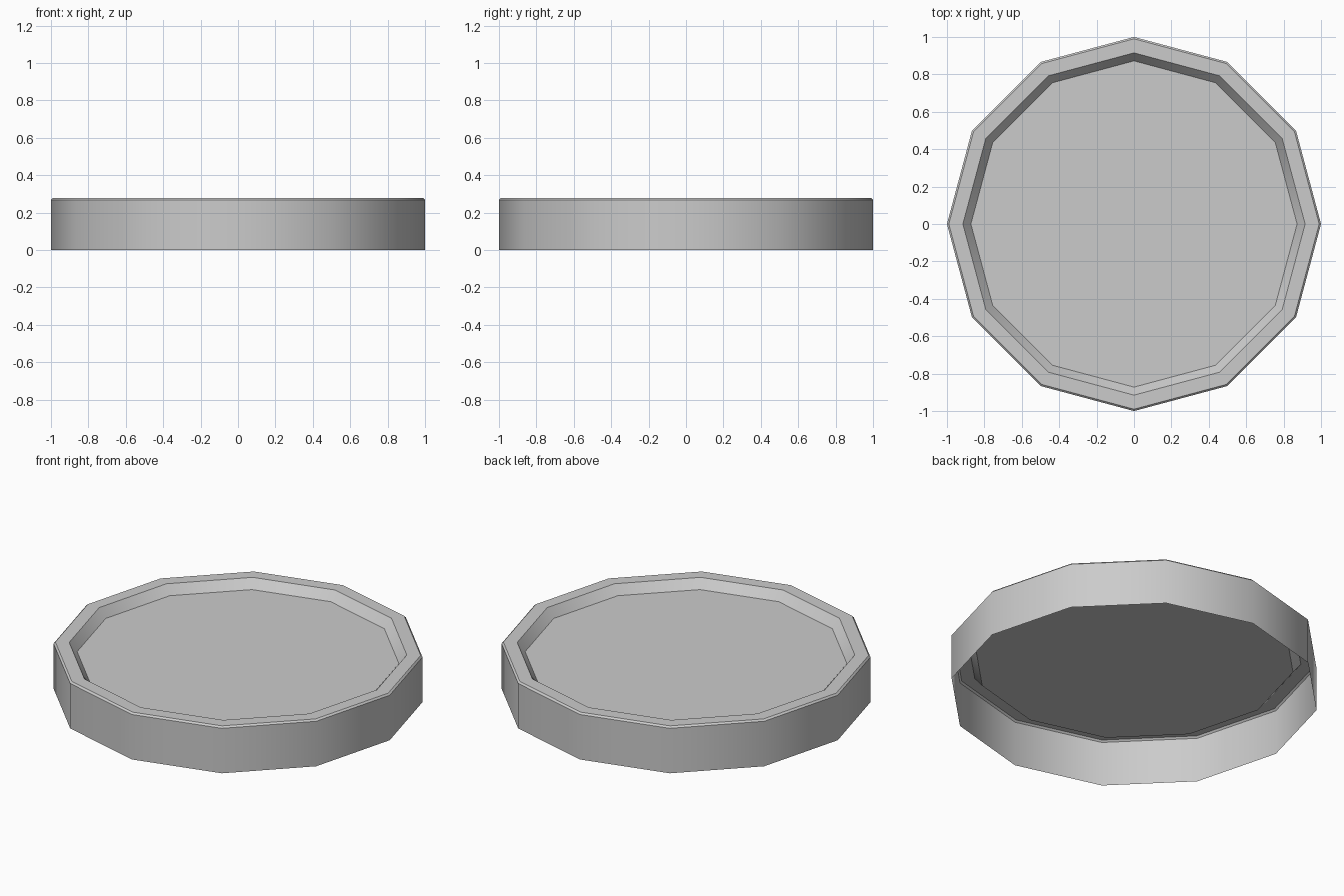
import bpy, bmesh, math

if "Cube" in bpy.data.objects:
    bpy.data.objects.remove(bpy.data.objects["Cube"])

SIDES = 12
# (radius, height) from the open bottom edge, over the rim, into the recess
PROFILE = [(1.0, 0.0), (1.0, 0.268), (0.99, 0.278), (0.915, 0.278), (0.872, 0.225)]

bm = bmesh.new()
rings = []
for r, z in PROFILE:
    rings.append([bm.verts.new((r * math.cos(2 * math.pi * i / SIDES),
                                r * math.sin(2 * math.pi * i / SIDES), z))
                  for i in range(SIDES)])

# outer wall, rim and recess slope
for low, high in zip(rings, rings[1:]):
    for i in range(SIDES):
        j = (i + 1) % SIDES
        bm.faces.new((low[i], low[j], high[j], high[i]))

# recessed top panel; underside stays open
bm.faces.new(rings[-1])

mesh = bpy.data.meshes.new("round_lid")
bm.to_mesh(mesh)
bm.free()
lid = bpy.data.objects.new("round_lid", mesh)
bpy.context.collection.objects.link(lid)

# smooth around the sides, crisp at the rim
bpy.context.view_layer.objects.active = lid
lid.select_set(True)
bpy.ops.object.shade_smooth_by_angle(angle=math.radians(40))
